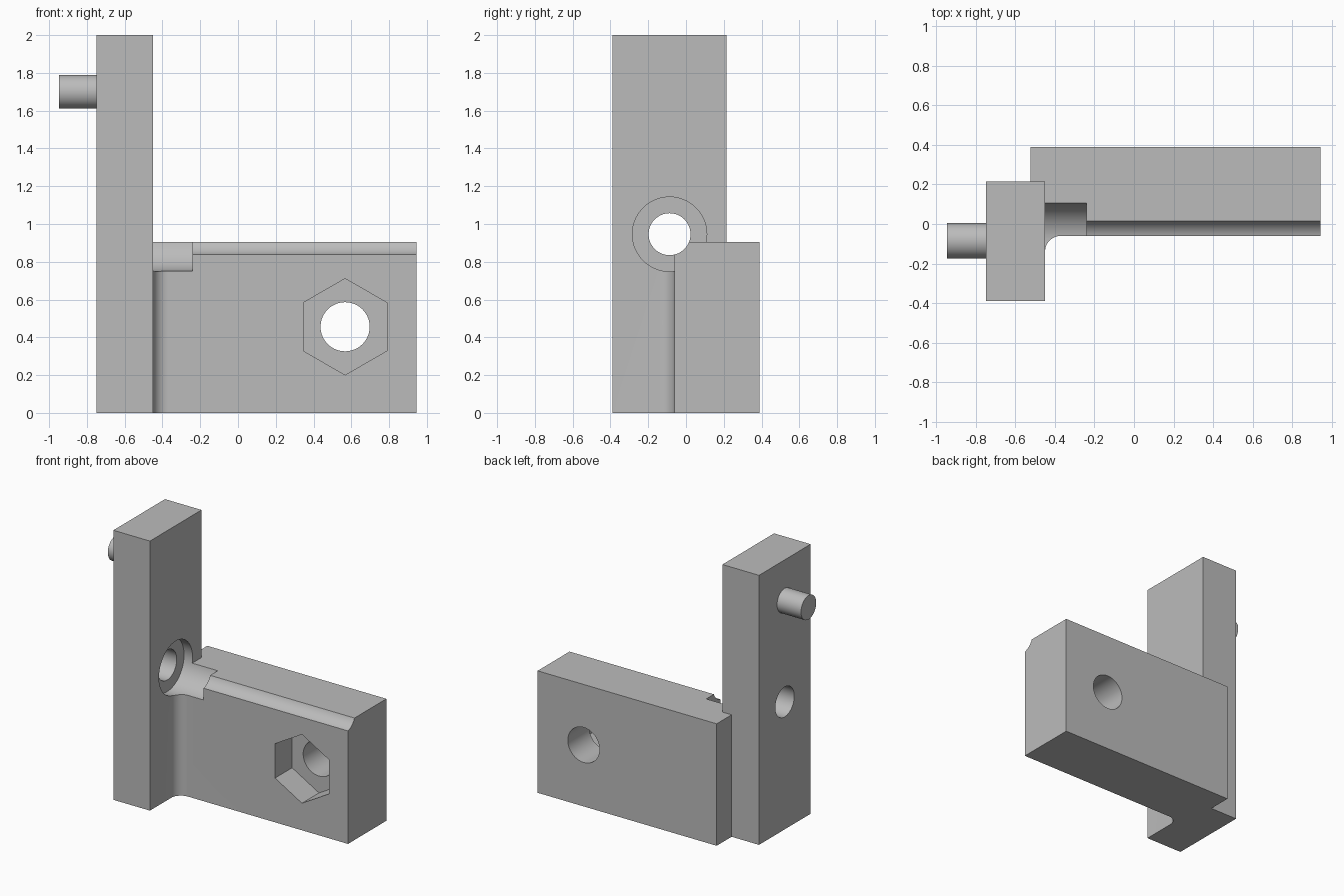
import bpy
import bmesh
from math import sin, cos, pi, radians
from mathutils import Matrix, Vector

if "Cube" in bpy.data.objects:
    bpy.data.objects.remove(bpy.data.objects["Cube"])

# Single plain grey material
grey = bpy.data.materials.new("plain grey")
grey.use_nodes = True
colour = (0.5, 0.5, 0.5, 1)
grey.diffuse_color = colour
grey.node_tree.nodes["Principled BSDF"].inputs["Base Color"].default_value = colour


def finish(name, bm):
    bmesh.ops.recalc_face_normals(bm, faces=bm.faces)
    mesh = bpy.data.meshes.new(name)
    bm.to_mesh(mesh)
    bm.free()
    mesh.materials.append(grey)
    obj = bpy.data.objects.new(name, mesh)
    bpy.context.collection.objects.link(obj)
    return obj


def prism(name, outline, height):
    """Extrude a plan outline upwards from the ground."""
    bm = bmesh.new()
    face = bm.faces.new([bm.verts.new((x, y, 0)) for x, y in outline])
    new = bmesh.ops.extrude_face_region(bm, geom=[face])["geom"]
    top = [v for v in new if isinstance(v, bmesh.types.BMVert)]
    bmesh.ops.translate(bm, verts=top, vec=(0, 0, height))
    return finish(name, bm)


def rod(name, start, end, radius, sides=64):
    """Cylinder or regular prism between two points."""
    a, b = Vector(start), Vector(end)
    axis = b - a
    turn = axis.to_track_quat('Z', 'Y').to_matrix().to_4x4()
    bm = bmesh.new()
    bmesh.ops.create_cone(bm, cap_ends=True, segments=sides, radius1=radius,
                          radius2=radius, depth=axis.length,
                          matrix=Matrix.Translation((a + b) / 2) @ turn)
    return finish(name, bm)


def combine(target, tool, operation):
    mod = target.modifiers.new(tool.name, 'BOOLEAN')
    mod.operation = operation
    mod.solver = 'EXACT'
    mod.object = tool
    bpy.context.view_layer.objects.active = target
    bpy.ops.object.modifier_apply(modifier=mod.name)
    bpy.data.objects.remove(tool)


# Upright post
left, right, front, back = -0.75, -0.45, -0.39, 0.215
bracket = prism("bracket_body", [(left, front), (right, front),
                                 (right, back), (left, back)], 2)

# Side plate, with a rounded inner corner against the post
face_y, fillet = -0.06, 0.08
arc = [(right + fillet - fillet * sin(t * pi / 24),
        face_y - fillet + fillet * cos(t * pi / 24)) for t in range(13)]
plate = prism("side_plate", [(-0.525, 0.39), (0.945, 0.39), (0.945, face_y)]
              + arc + [(-0.525, face_y - fillet)], 0.905)
combine(bracket, plate, 'UNION')

# Lengthwise bore, which also leaves the groove along the plate's edge
bore_y, bore_z = -0.087, 0.946
combine(bracket, rod("bore", (-1, bore_y, bore_z), (1.1, bore_y, bore_z), 0.111),
        'DIFFERENCE')
combine(bracket, rod("counterbore", (right - 0.07, bore_y, bore_z),
                     (-0.24, bore_y, bore_z), 0.197), 'DIFFERENCE')

# Bolt hole and hexagonal nut pocket
bolt_x, bolt_z = 0.567, 0.456
combine(bracket, rod("bolt_hole", (bolt_x, -0.5, bolt_z), (bolt_x, 0.6, bolt_z), 0.13),
        'DIFFERENCE')
combine(bracket, rod("nut_pocket", (bolt_x, -0.2, bolt_z),
                     (bolt_x, face_y + 0.2, bolt_z), 0.255, 6), 'DIFFERENCE')

# Peg on the outer side of the post
peg = rod("peg", (-0.947, -0.085, 1.7), (left + 0.05, -0.085, 1.7), 0.089)
combine(bracket, peg, 'UNION')

# Smooth round surfaces, crisp edges
bpy.ops.object.select_all(action='DESELECT')
bracket.select_set(True)
bpy.context.view_layer.objects.active = bracket
bpy.ops.object.shade_smooth_by_angle(angle=radians(30))
